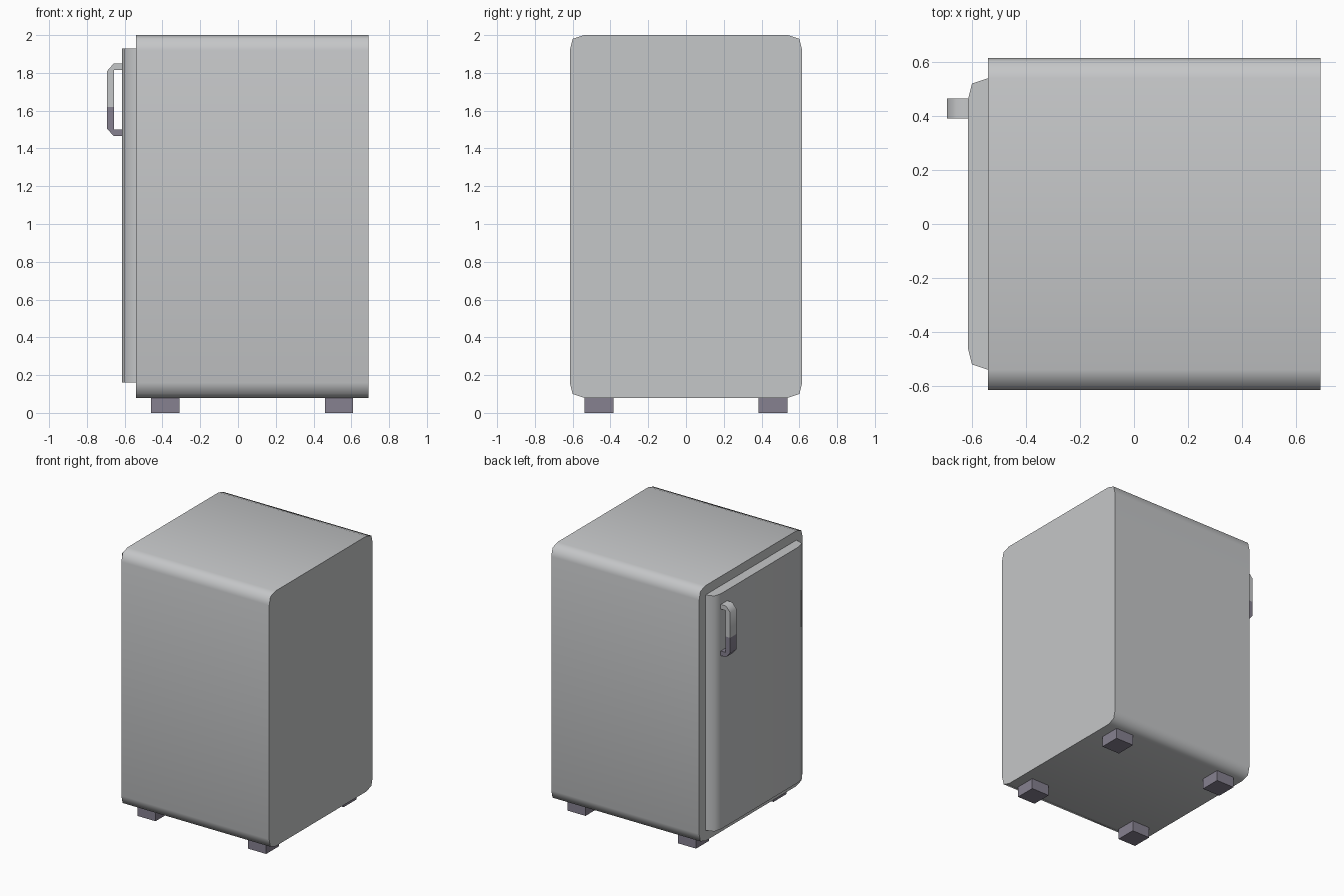
import bpy, bmesh, math

cube = bpy.data.objects.get("Cube")
if cube:
    bpy.data.objects.remove(cube, do_unlink=True)


def material(name, rgb):
    m = bpy.data.materials.new(name)
    m.use_nodes = True
    m.diffuse_color = (*rgb, 1)
    m.node_tree.nodes["Principled BSDF"].inputs["Base Color"].default_value = (*rgb, 1)
    return m


steel = material("light steel", (0.56, 0.57, 0.58))
dark = material("dark grey", (0.24, 0.22, 0.28))


def prism(name, points, lo, hi, place, mat, smooth=None):
    """Extrude a closed outline from lo to hi; place(u, v, w) gives x, y, z."""
    bm = bmesh.new()
    rings = [[bm.verts.new(place(u, v, w)) for u, v in points] for w in (lo, hi)]
    bm.faces.new(rings[0])
    bm.faces.new(rings[1])
    n = len(points)
    for i in range(n):
        j = (i + 1) % n
        bm.faces.new((rings[0][i], rings[0][j], rings[1][j], rings[1][i]))
    bmesh.ops.recalc_face_normals(bm, faces=bm.faces)
    mesh = bpy.data.meshes.new(name)
    bm.to_mesh(mesh)
    bm.free()
    obj = bpy.data.objects.new(name, mesh)
    bpy.context.collection.objects.link(obj)
    mesh.materials.append(mat)
    if smooth:
        bpy.ops.object.select_all(action='DESELECT')
        obj.select_set(True)
        bpy.context.view_layer.objects.active = obj
        bpy.ops.object.shade_smooth_by_angle(angle=math.radians(smooth))
    return obj


# Cabinet: rounded outline across y and z, run along x
corner = [(0.54, 0.96), (0.6, 0.94), (0.615, 0.88)]
half = corner[::-1] + [(-y, z) for y, z in corner]
outline = half + [(-y, -z) for y, z in half]
prism("cabinet", [(y, z + 1.04) for y, z in outline], -0.54, 0.69,
      lambda y, z, x: (x, y, z), steel, 65)

# Door: softened front edges, run along z
edge = [(-0.54, 0.54), (-0.6, 0.52), (-0.615, 0.46)]
prism("door", edge + [(x, -y) for x, y in edge[::-1]], 0.16, 1.93,
      lambda x, y, z: (x, y, z), steel, 65)

# Handle: bracket with cut outer corners, dark lower part
split = 1.62
upper = [(-0.61, 1.85), (-0.658, 1.85), (-0.693, 1.81), (-0.693, split),
         (-0.656, split), (-0.656, 1.815), (-0.61, 1.815)]
lower = [(x, 3.315 - z) for x, z in upper]
lower = [(x, split if 1.6 < z < 1.75 else z) for x, z in lower]
for name, points, mat in (("handle_upper", upper, steel), ("handle_lower", lower, dark)):
    prism(name, points, 0.39, 0.465, lambda x, z, y: (x, y, z), mat, 50)

# Feet
square = [(-1, -1), (1, -1), (1, 1), (-1, 1)]
for label, cx in (("left", 0.535), ("right", -0.385)):
    for end, cy in (("front", -0.46), ("back", 0.46)):
        prism(f"{end}_{label}_foot", [(cx + a * 0.075, cy + b * 0.077) for a, b in square],
              0, 0.08, lambda x, y, z: (x, y, z), dark)
